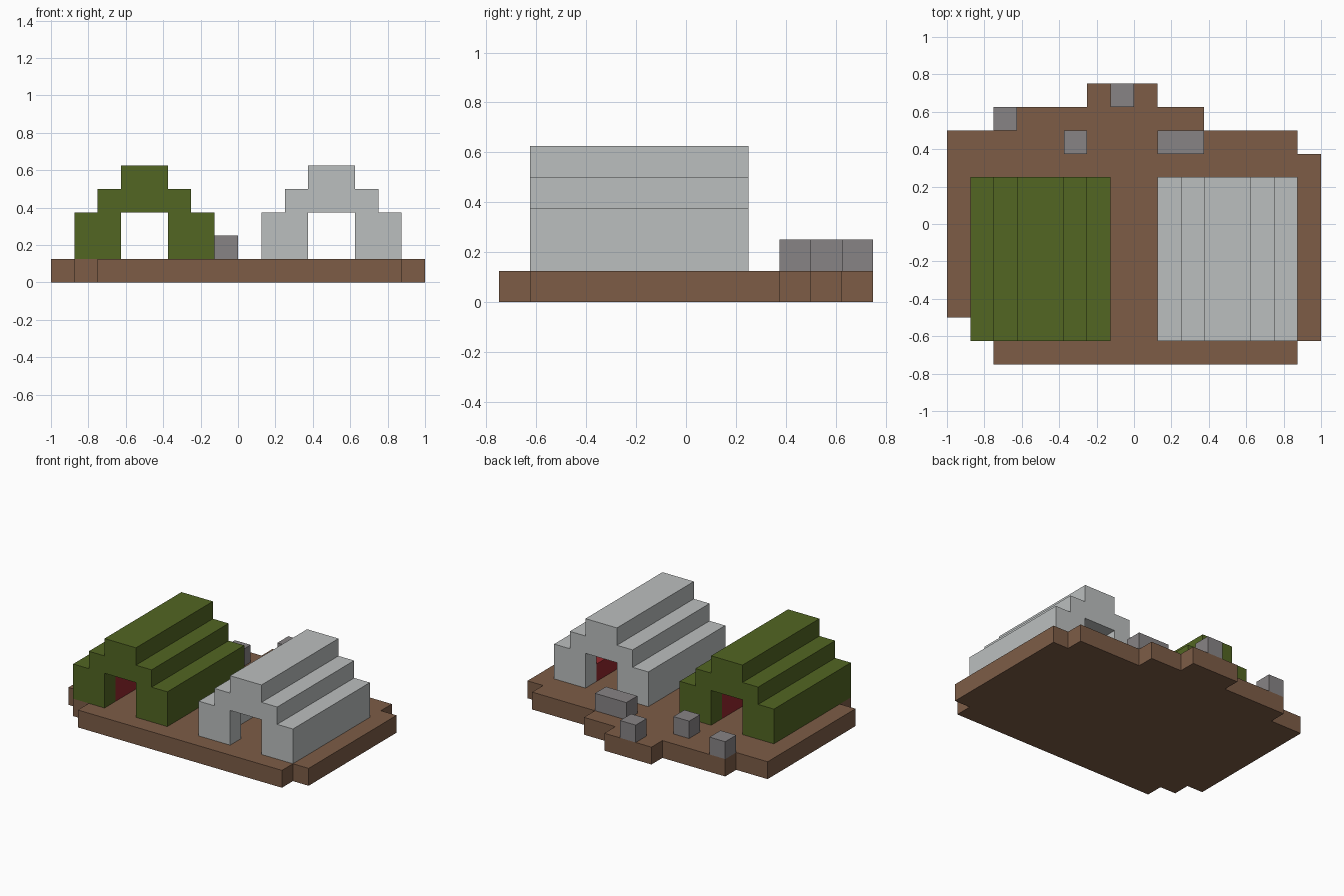
import bpy
import bmesh
from itertools import product
from mathutils import Vector

U = 0.125  # edge of one building block

cube = bpy.data.objects.get("Cube")
if cube:
    bpy.data.objects.remove(cube, do_unlink=True)


def material(name, rgb):
    mat = bpy.data.materials.new(name)
    mat.use_nodes = True
    mat.diffuse_color = (*rgb, 1)
    mat.node_tree.nodes["Principled BSDF"].inputs["Base Color"].default_value = (*rgb, 1)
    return mat


earth = material("earth_brown", (0.205, 0.108, 0.062))
canvas = material("canvas_green", (0.085, 0.133, 0.016))
pale = material("pale_grey", (0.50, 0.52, 0.52))
stone = material("stone_grey", (0.245, 0.23, 0.235))
blanket = material("blanket_red", (0.30, 0.021, 0.026))


def box(x0, x1, y0, y1, z0, z1):
    """Set of block cells filling a range."""
    return set(product(range(x0, x1), range(y0, y1), range(z0, z1)))


def build(name, cells, mat):
    """Mesh only the outer faces of the cells and merge the flat areas."""
    bm = bmesh.new()
    for cell in cells:
        centre = Vector(cell) + Vector((0.5, 0.5, 0.5))
        for axis, sign in product(range(3), (-1, 1)):
            normal = Vector((0, 0, 0))
            normal[axis] = sign
            if tuple(int(c + n) for c, n in zip(cell, normal)) in cells:
                continue
            a = Vector((0, 0, 0))
            a[(axis + 1) % 3] = 0.5
            b = normal.cross(a)
            mid = centre + normal * 0.5
            bm.faces.new([bm.verts.new((mid + p) * U)
                          for p in (-a - b, a - b, a + b, b - a)])
    bmesh.ops.remove_doubles(bm, verts=bm.verts, dist=0.001)
    bmesh.ops.dissolve_limit(bm, angle_limit=0.01, verts=bm.verts, edges=bm.edges)
    mesh = bpy.data.meshes.new(name)
    bm.to_mesh(mesh)
    bm.free()
    mesh.materials.append(mat)
    obj = bpy.data.objects.new(name, mesh)
    bpy.context.collection.objects.link(obj)
    return obj


# Ground slab: rows of (first y, last y, first x, last x) with a ragged outline
rows = [(-6, -5, -6, 7), (-5, -4, -7, 8), (-4, 3, -8, 8),
        (3, 4, -8, 7), (4, 5, -6, 3), (5, 6, -2, 1)]
ground = set()
for y0, y1, x0, x1 in rows:
    ground |= box(x0, x1, y0, y1, 0, 1)
build("ground_slab", ground, earth)


# Stepped tents with a doorway at each end and a wider room inside
def tent(name, cx, mat):
    cells = set()
    for half, z0, z1 in ((3, 1, 3), (2, 3, 4), (1, 4, 5)):
        cells |= box(cx - half, cx + half, -5, 2, z0, z1)
    cells -= box(cx - 1, cx + 1, -5, 2, 1, 3)
    cells -= box(cx - 2, cx + 2, -4, 1, 1, 3)
    build(name, cells, mat)


tent("green_tent", -4, canvas)
tent("grey_tent", 4, pale)

# Beds along the tent walls
build("green_tent_right_bed", box(-6, -5, -4, 1, 1, 3), blanket)
build("green_tent_left_bed", box(-3, -2, -4, 1, 1, 3), blanket)
build("grey_tent_left_bed", box(5, 6, -4, 1, 1, 2), blanket)

# Rocks behind the tents
for name, x, y, width in (("long_rock", 1, 3, 2), ("middle_rock", -3, 3, 1),
                          ("back_rock", -1, 5, 1), ("side_rock", -6, 4, 1)):
    build(name, box(x, x + width, y, y + 1, 1, 2), stone)
